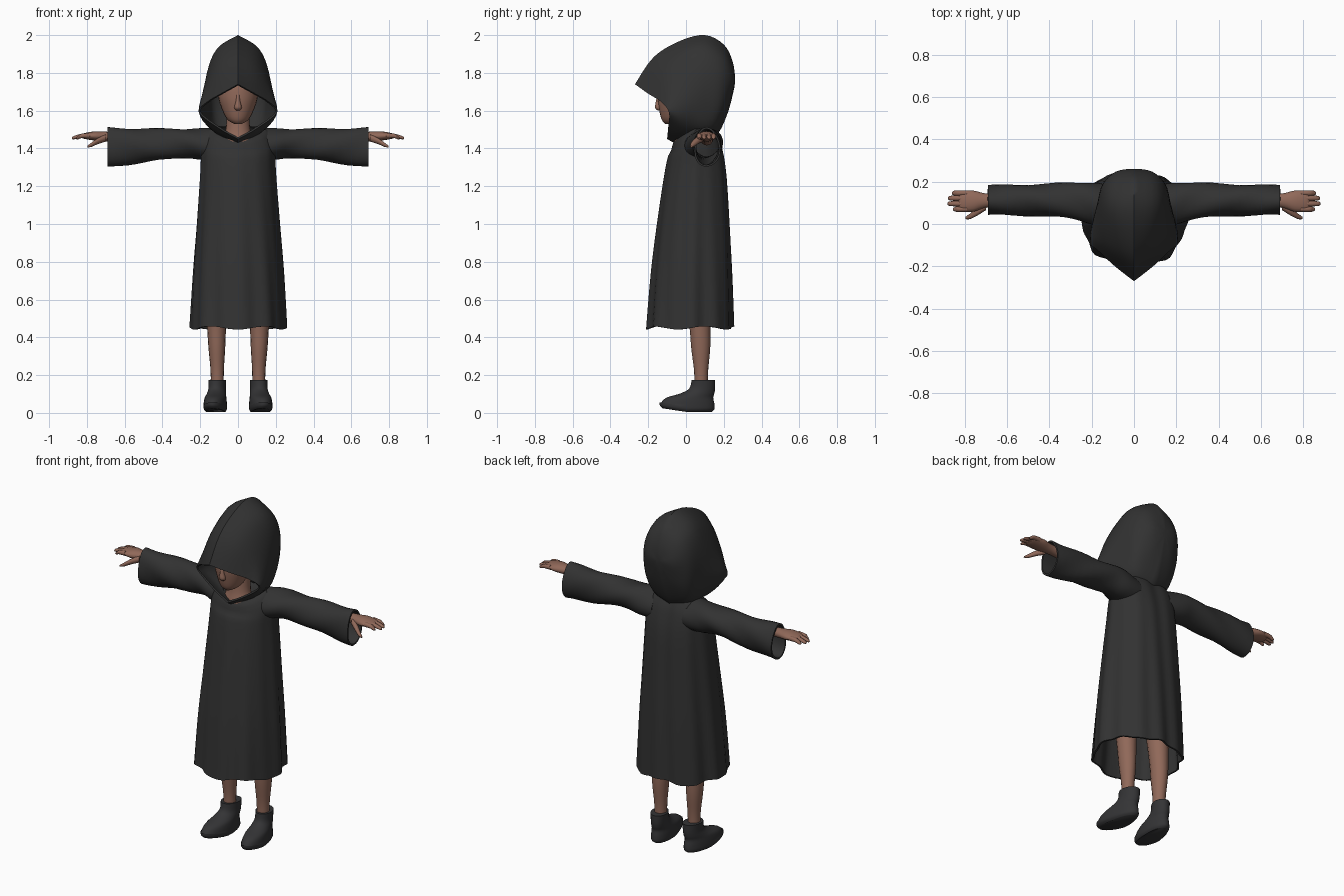
import bpy, bmesh, math
from mathutils import Vector

cube = bpy.data.objects.get("Cube")
if cube:
    bpy.data.objects.remove(cube, do_unlink=True)


def material(name, color):
    mat = bpy.data.materials.new(name)
    mat.use_nodes = True
    mat.diffuse_color = (*color, 1)
    bsdf = next(n for n in mat.node_tree.nodes if n.type == 'BSDF_PRINCIPLED')
    bsdf.inputs["Base Color"].default_value = (*color, 1)
    bsdf.inputs["Roughness"].default_value = 0.9
    return mat


CLOTH = material("charcoal cloth", (0.032, 0.032, 0.032))
LEATHER = material("dark boot leather", (0.034, 0.034, 0.036))
SKIN = material("brown skin", (0.28, 0.14, 0.10))


def spline(points, steps):
    """Smooth curve through points of any dimension."""
    p = [Vector(q) for q in points]
    p = [p[0]] + p + [p[-1]]
    out = []
    for i in range(1, len(p) - 2):
        a, b, c, d = p[i - 1:i + 3]
        for s in range(steps):
            t = s / steps
            out.append((b * 2 + (c - a) * t + (a * 2 - b * 5 + c * 4 - d) * t * t
                        + (b * 3 - a - c * 3 + d) * t ** 3) * 0.5)
    return out + [p[-1]]


def loft(name, rings, mat, cap_start=True, cap_end=True, thickness=0, mirror=False):
    """Skin a list of closed rings, then shade, thicken and mirror."""
    bm = bmesh.new()
    rows = [[bm.verts.new(v) for v in ring] for ring in rings]
    n = len(rows[0])
    for lower, upper in zip(rows, rows[1:]):
        for i in range(n):
            j = (i + 1) % n
            bm.faces.new((lower[i], lower[j], upper[j], upper[i]))
    if cap_start:
        bm.faces.new(rows[0])
    if cap_end:
        bm.faces.new(rows[-1])
    bmesh.ops.recalc_face_normals(bm, faces=bm.faces)
    mesh = bpy.data.meshes.new(name)
    bm.to_mesh(mesh)
    bm.free()
    mesh.materials.append(mat)
    obj = bpy.data.objects.new(name, mesh)
    bpy.context.collection.objects.link(obj)
    bpy.ops.object.select_all(action='DESELECT')
    obj.select_set(True)
    bpy.context.view_layer.objects.active = obj
    if thickness:
        mod = obj.modifiers.new("Thickness", 'SOLIDIFY')
        mod.thickness = thickness
        mod.offset = -1
        bpy.ops.object.modifier_apply(modifier=mod.name)
    if mirror:
        mod = obj.modifiers.new("Mirror", 'MIRROR')
        mod.use_clip = False
        bpy.ops.object.modifier_apply(modifier=mod.name)
    bpy.ops.object.shade_smooth_by_angle(angle=math.radians(50))
    return obj


def tube_rings(stations, axis='Z', sides=20, steps=4, warp=None):
    """Elliptical rings; a station is x, y, z and two radii."""
    rings = []
    for x, y, z, r1, r2 in spline(stations, steps):
        ring = []
        for i in range(sides):
            a = math.tau * i / sides
            c, s = math.cos(a) * r1, math.sin(a) * r2
            v = Vector((x + c, y + s, z) if axis == 'Z' else (x, y + c, z + s))
            ring.append(warp(v, a) if warp else v)
        rings.append(ring)
    return rings


# Robe body with folds deepening towards the hem
def robe_folds(v, a):
    drop = max(0, min(1, (1.42 - v.z) / 0.97))
    fold = 0.022 * math.cos(8 * a + 0.5) + 0.016 * math.sin(13 * a + 2 * v.z)
    k = 1 + fold * (0.35 + drop)
    front = max(0, -math.sin(a))
    back = max(0, math.sin(a))
    collar = max(0, min(1, (v.z - 1.36) / 0.12))
    y = v.y * k - 0.02 * back ** 20
    z = v.z - 0.07 * front * collar + 0.008 * math.sin(5 * a) * drop ** 8
    return Vector((v.x * k, y, z))


robe = [(0, 0.027, 0.45, 0.25, 0.235), (0, 0.036, 0.75, 0.235, 0.218),
        (0, 0.046, 1.0, 0.217, 0.197), (0, 0.058, 1.28, 0.198, 0.168),
        (0, 0.06, 1.42, 0.192, 0.14), (0, 0.05, 1.49, 0.16, 0.12),
        (0, 0.05, 1.52, 0.11, 0.1)]
loft("robe_body", tube_rings(robe, sides=72, steps=6, warp=robe_folds),
     CLOTH, False, False, 0.01)


# Wide sleeves, open at the cuff
def sleeve_folds(v, a):
    w = 0.004 * math.sin(3 * a + 22 * v.x)
    return v + Vector((0, w * math.cos(a), w * math.sin(a)))


sleeve = [(0.1, 0.08, 1.41, 0.1, 0.09), (0.2, 0.1, 1.423, 0.098, 0.083),
          (0.3, 0.11, 1.428, 0.084, 0.077), (0.5, 0.113, 1.415, 0.074, 0.09),
          (0.69, 0.112, 1.405, 0.07, 0.105)]
loft("sleeve", tube_rings(sleeve, 'X', 28, 5, sleeve_folds),
     CLOTH, False, False, 0.01, True)

# Hood: half rings from crown to throat, running from the rim to the back
hood_half = [
    [(0, -.27, 1.74), (.09, -.2, 1.69), (.165, -.13, 1.645),
     (.207, -.09, 1.59), (.1, -.095, 1.505), (0, -.1, 1.45)],
    [(0, -.17, 1.885), (.09, -.13, 1.83), (.155, -.08, 1.75),
     (.208, -.05, 1.6), (.14, -.03, 1.5), (0, -.04, 1.42)],
    [(0, -.03, 1.97), (.1, -.01, 1.91), (.165, 0, 1.78),
     (.193, .02, 1.62), (.14, .04, 1.5), (0, .03, 1.42)],
    [(0, .1, 2), (.11, .1, 1.93), (.163, .1, 1.8),
     (.17, .1, 1.63), (.13, .11, 1.5), (0, .1, 1.44)],
    [(0, .2, 1.95), (.1, .195, 1.89), (.145, .19, 1.78),
     (.14, .185, 1.63), (.1, .165, 1.52), (0, .17, 1.48)],
    [(0, .247, 1.86), (.06, .245, 1.83), (.085, .248, 1.76),
     (.07, .235, 1.67), (.05, .225, 1.62), (0, .225, 1.6)],
    [(0, .262, 1.76)] * 3 + [(0, .262, 1.75)] * 3]
halves = [spline(h, 4) for h in hood_half]
columns = [spline(c, 4) for c in zip(*halves)]
hood_rings = []
for half in list(zip(*columns))[:-1]:
    other = [Vector((-v.x, v.y, v.z)) for v in half[-2:0:-1]]
    hood_rings.append(list(half) + other)
loft("hood", hood_rings, CLOTH, False, True, 0.01)

# Head, nose and neck inside the hood
head = [(0, -.085, 1.53, .02, .025), (0, -.065, 1.555, .058, .065),
        (0, -.045, 1.62, .09, .1), (0, -.035, 1.68, .106, .115),
        (0, -.01, 1.75, .11, .13), (0, .03, 1.83, .09, .11),
        (0, .05, 1.88, .03, .04)]
loft("head", tube_rings(head, sides=24), SKIN)
nose = [(0, -.14, 1.6, .008, .008), (0, -.146, 1.615, .02, .018),
        (0, -.146, 1.65, .012, .014), (0, -.14, 1.7, .008, .008)]
loft("nose", tube_rings(nose, sides=10), SKIN)
neck = [(0, .01, 1.38, .12, .07), (0, .005, 1.44, .09, .068),
        (0, .01, 1.5, .065, .06), (0, .02, 1.62, .06, .06)]
loft("neck", tube_rings(neck), SKIN)

# Forearms, palms, fingers and thumbs
arm = [(.4, .11, 1.45, .034, .034), (.64, .11, 1.46, .03, .027),
       (.71, .11, 1.463, .036, .026), (.76, .108, 1.466, .05, .024),
       (.81, .108, 1.466, .048, .016), (.83, .108, 1.465, .04, .008)]
loft("forearm_and_palm", tube_rings(arm, 'X', 16), SKIN, mirror=True)
for label, y, tip in (("index", .07, .855), ("middle", .096, .88),
                      ("ring", .122, .878), ("little", .146, .86)):
    finger = [(.79, y, 1.468, .013, .014), (.83, y, 1.466, .013, .012),
              (tip - .01, y, 1.457, .011, .009), (tip, y, 1.454, .005, .004)]
    loft(label + "_finger", tube_rings(finger, 'X', 10, 3), SKIN, mirror=True)
thumb = [(.7, .085, 1.455, .02, .02), (.74, .058, 1.44, .018, .017),
         (.775, .036, 1.42, .013, .012), (.797, .028, 1.41, .005, .005)]
loft("thumb", tube_rings(thumb, 'X', 10, 3), SKIN, mirror=True)

# Legs
leg = [(.11, .08, .12, .035, .036), (.11, .08, .22, .035, .037),
       (.112, .078, .34, .044, .05), (.113, .074, .45, .05, .055),
       (.11, .06, .7, .065, .07), (.1, .06, .95, .07, .08)]
loft("leg", tube_rings(leg, sides=16), SKIN, mirror=True)


# Ankle boots with toes turned slightly outwards
def toe_out(v, a):
    lift = 0.022 * max(0, -v.y / 0.14) if v.z < 0.04 else 0
    return v + Vector(((0.09 - v.y) * 0.1, 0, lift))


boot = [(.11, .005, .005, .05, .13), (.112, .006, .02, .06, .145),
        (.112, .008, .05, .06, .142), (.112, .02, .08, .056, .124),
        (.111, .06, .103, .05, .09), (.11, .086, .13, .046, .068),
        (.11, .092, .175, .047, .062)]
loft("boot", tube_rings(boot, sides=24, warp=toe_out), LEATHER, mirror=True)
